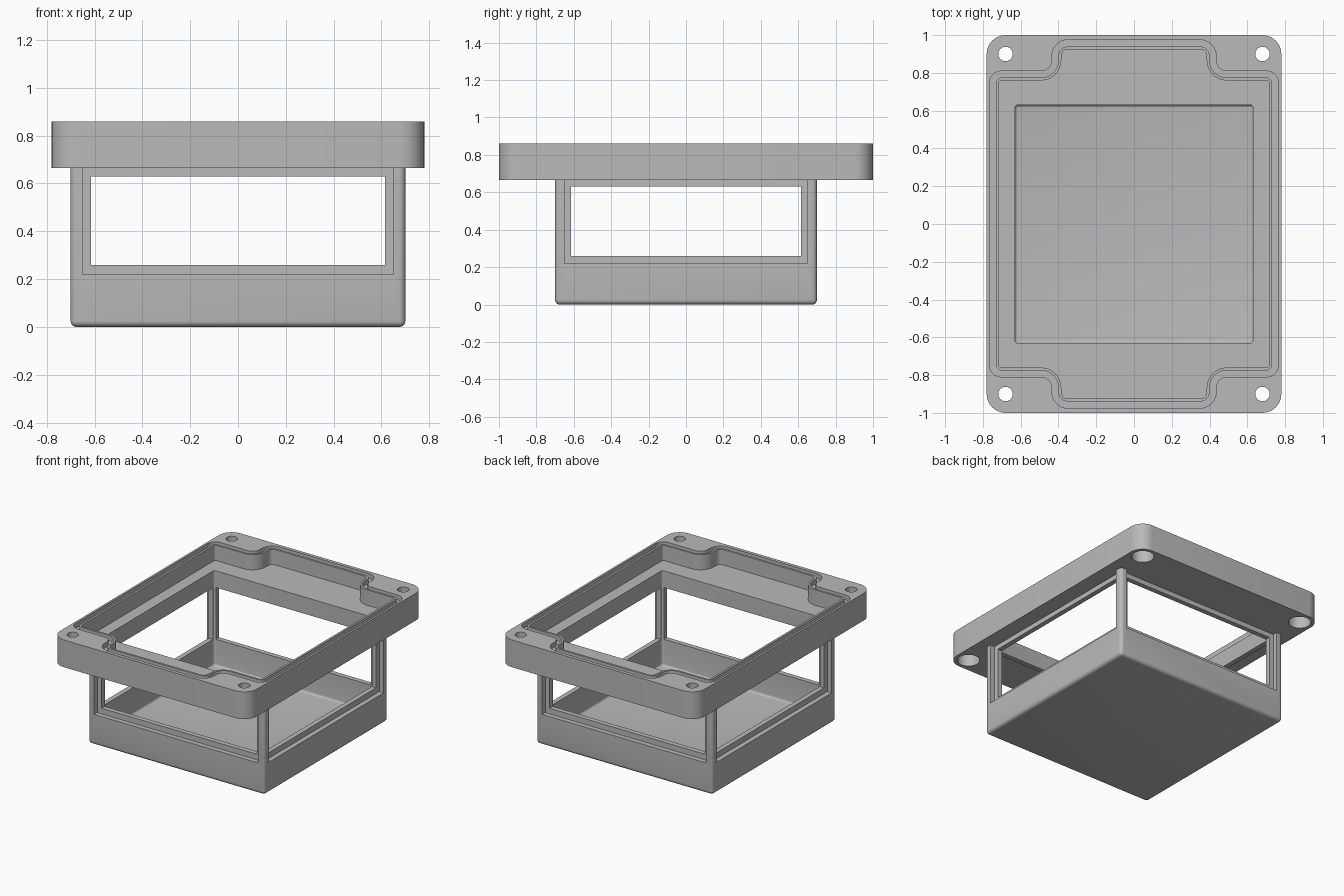
import bpy, bmesh, math
from mathutils import Vector

cube = bpy.data.objects.get("Cube")
if cube:
    bpy.data.objects.remove(cube, do_unlink=True)

grey = bpy.data.materials.new("plain grey")
grey.use_nodes = True
GREY = (0.49, 0.49, 0.49, 1)
grey.diffuse_color = GREY
grey.node_tree.nodes["Principled BSDF"].inputs["Base Color"].default_value = GREY


def make(name, bm):
    bmesh.ops.recalc_face_normals(bm, faces=bm.faces)
    mesh = bpy.data.meshes.new(name)
    bm.to_mesh(mesh)
    bm.free()
    mesh.materials.append(grey)
    obj = bpy.data.objects.new(name, mesh)
    bpy.context.collection.objects.link(obj)
    return obj


def rounded(corners, steps=8):
    """Closed outline from (x, y, radius) corners, each rounded by a tangent arc."""
    out = []
    for i, (x, y, r) in enumerate(corners):
        p = Vector((x, y))
        a = (Vector(corners[i - 1][:2]) - p).normalized()
        b = (Vector(corners[(i + 1) % len(corners)][:2]) - p).normalized()
        centre = p + (a + b) * r
        for k in range(steps + 1):
            t = math.pi / 2 * k / steps
            out.append(centre - b * r * math.cos(t) - a * r * math.sin(t))
    return out


def rectangle(w, d, r):
    return rounded([(w, d, r), (-w, d, r), (-w, -d, r), (w, -d, r)])


def circle(x, y, r, n=40):
    return [Vector((x + r * math.cos(math.tau * i / n), y + r * math.sin(math.tau * i / n)))
            for i in range(n)]


def pocket_outline(d):
    """Seal path that steps in around the four screws, offset inwards by d."""
    quarter = [(0.765 - d, 0.81 - d, 0.065 - d), (0.435 - d, 0.81 - d, 0.055 + d),
               (0.435 - d, 0.975 - d, 0.085 - d)]
    corners = quarter + [(-x, y, r) for x, y, r in reversed(quarter)]
    corners += [(-x, -y, r) for x, y, r in corners]
    return rounded(corners)


def prism(name, outline, z0, z1):
    bm = bmesh.new()
    low = [bm.verts.new((p.x, p.y, z0)) for p in outline]
    high = [bm.verts.new((p.x, p.y, z1)) for p in outline]
    bm.faces.new(low)
    bm.faces.new(high)
    for i in range(len(low)):
        bm.faces.new((low[i - 1], low[i], high[i], high[i - 1]))
    return make(name, bm)


def ring(name, outer, inner, z0, z1):
    bm = bmesh.new()
    loops = [[bm.verts.new((p.x, p.y, z)) for p in line]
             for line, z in ((outer, z0), (outer, z1), (inner, z1), (inner, z0))]
    for j in range(4):
        a, b = loops[j - 1], loops[j]
        for i in range(len(a)):
            bm.faces.new((a[i - 1], a[i], b[i], b[i - 1]))
    return make(name, bm)


def box(name, x0, x1, y0, y1, z0, z1, bevel=0):
    """Box whose edges, other than the top rim, may be rounded."""
    bm = bmesh.new()
    bmesh.ops.create_cube(bm, size=1)
    for v in bm.verts:
        v.co = ((x0 + x1) / 2 + v.co.x * (x1 - x0), (y0 + y1) / 2 + v.co.y * (y1 - y0),
                (z0 + z1) / 2 + v.co.z * (z1 - z0))
    if bevel:
        edges = [e for e in bm.edges if min(v.co.z for v in e.verts) < z1 - 0.001]
        bmesh.ops.bevel(bm, geom=edges, offset=bevel, segments=5, profile=0.5, affect='EDGES')
    return make(name, bm)


def combine(target, tool, operation='DIFFERENCE'):
    tool.hide_render = True
    mod = target.modifiers.new("combine", 'BOOLEAN')
    mod.operation = operation
    mod.solver = 'EXACT'
    mod.object = tool
    bpy.context.view_layer.objects.active = target
    bpy.ops.object.modifier_apply(modifier=mod.name)
    bpy.data.objects.remove(tool, do_unlink=True)


FLANGE_LOW, FLANGE_TOP = 0.665, 0.86

# Square bowl with a wide flange on top
housing = box("housing", -0.7, 0.7, -0.7, 0.7, 0, 0.7, bevel=0.025)
flange = prism("flange", rectangle(0.78, 1, 0.1), FLANGE_LOW, FLANGE_TOP)
combine(housing, flange, 'UNION')

# Seal groove, stepped pocket and bowl cavity
combine(housing, ring("seal_groove", pocket_outline(0), pocket_outline(0.035), 0.825, 0.9))
combine(housing, prism("pocket", pocket_outline(0.05), 0.75, 0.95))
combine(housing, box("cavity", -0.63, 0.63, -0.63, 0.63, 0.07, 0.8, bevel=0.015))

# Shallow pane rebates on all four sides
for s in (-1, 1):
    near, far = sorted((s * 0.665, s * 0.75))
    combine(housing, box("rebate", -0.65, 0.65, near, far, 0.22, FLANGE_LOW))
    combine(housing, box("rebate", near, far, -0.65, 0.65, 0.22, FLANGE_LOW))

# Window openings straight through both directions
combine(housing, box("window", -0.615, 0.615, -0.9, 0.9, 0.26, 0.63))
combine(housing, box("window", -0.9, 0.9, -0.615, 0.615, 0.26, 0.63))

# Screw holes, counterbored from below
for x in (-0.68, 0.68):
    for y in (-0.9, 0.9):
        combine(housing, prism("screw_hole", circle(x, y, 0.038), 0.6, 0.95))
        combine(housing, prism("counterbore", circle(x, y, 0.075), 0.6, 0.8))

# Smooth the rounded corners, keep the crisp edges
bpy.ops.object.select_all(action='DESELECT')
housing.select_set(True)
bpy.context.view_layer.objects.active = housing
bpy.ops.object.shade_smooth_by_angle(angle=math.radians(30))
